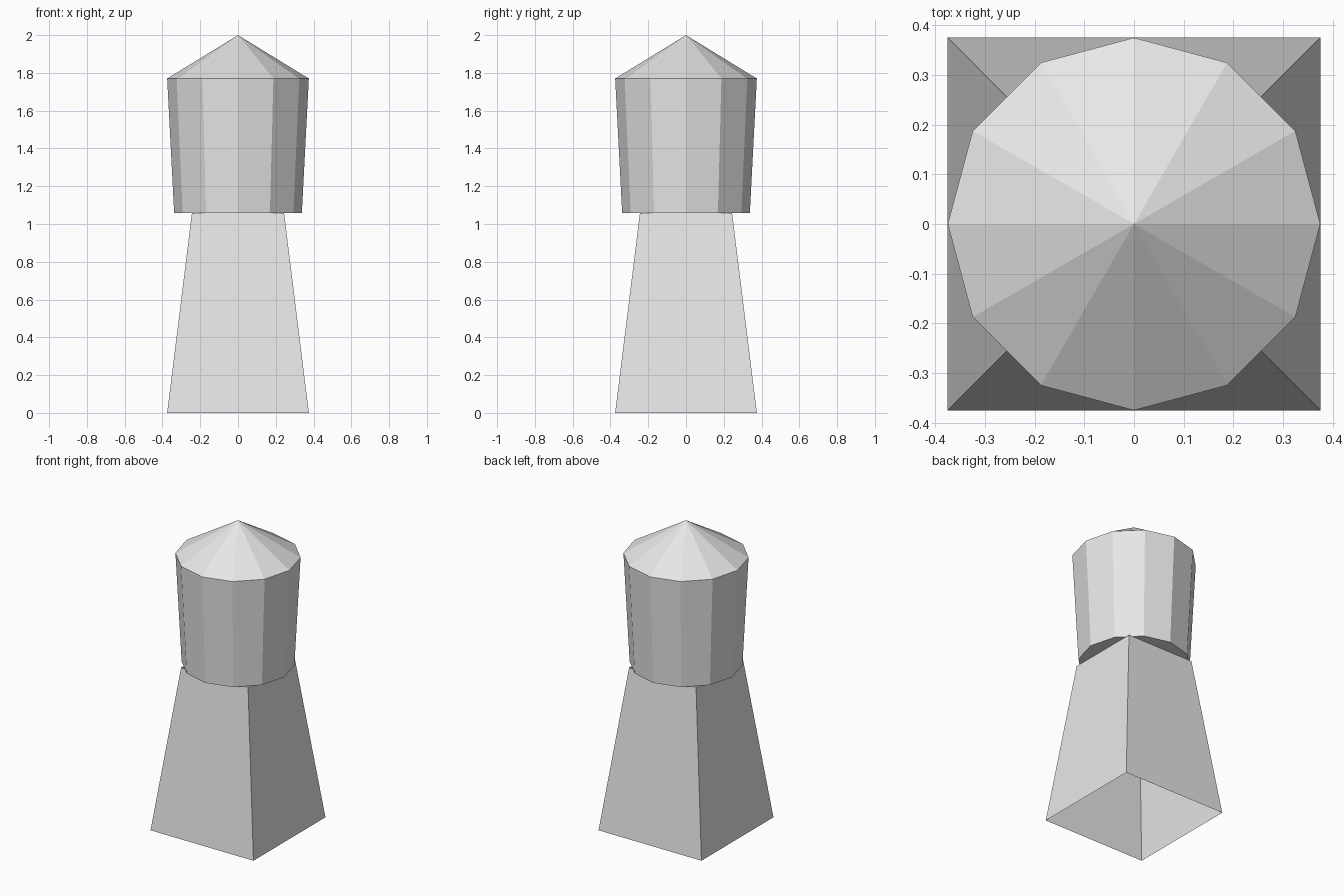
import bpy
import bmesh
from math import cos, sin, pi

cube = bpy.data.objects.get("Cube")
if cube:
    bpy.data.objects.remove(cube, do_unlink=True)

stone = bpy.data.materials.new("light_grey")
stone.use_nodes = True
GREY = (0.8, 0.8, 0.8, 1)
stone.diffuse_color = GREY
stone.node_tree.nodes["Principled BSDF"].inputs["Base Color"].default_value = GREY


def ring(bm, sides, radius, z, turn=0):
    angles = [turn + 2 * pi * i / sides for i in range(sides)]
    return [bm.verts.new((radius * cos(a), radius * sin(a), z)) for a in angles]


def loft(name, sides, rings, turn=0, cap_bottom=False, tip=None):
    """Flat-sided shell through (radius, z) rings, with optional cap and point."""
    bm = bmesh.new()
    loops = [ring(bm, sides, r, z, turn) for r, z in rings]
    for low, high in zip(loops, loops[1:]):
        for i in range(sides):
            j = (i + 1) % sides
            bm.faces.new((low[i], low[j], high[j], high[i]))
    if cap_bottom:
        bm.faces.new(loops[0][::-1])
    if tip:
        apex = bm.verts.new((0, 0, tip))
        top = loops[-1]
        for i in range(sides):
            bm.faces.new((top[i], top[(i + 1) % sides], apex))
    mesh = bpy.data.meshes.new(name)
    bm.to_mesh(mesh)
    bm.free()
    mesh.materials.append(stone)
    obj = bpy.data.objects.new(name, mesh)
    bpy.context.collection.objects.link(obj)
    return obj


BASE, NECK, EAVE, TOP = 0, 1.057, 1.77, 2
DIAGONAL = 2 ** 0.5

# Square tapered tower, open underneath
loft("tower_base", 4, [(0.375 * DIAGONAL, BASE), (0.244 * DIAGONAL, NECK)], turn=pi / 4)

# Twelve-sided flared drum with a closed underside
loft("drum", 12, [(0.338, NECK), (0.375, EAVE)], cap_bottom=True)

# Pointed twelve-sided roof
loft("roof", 12, [(0.375, EAVE)], tip=TOP)
